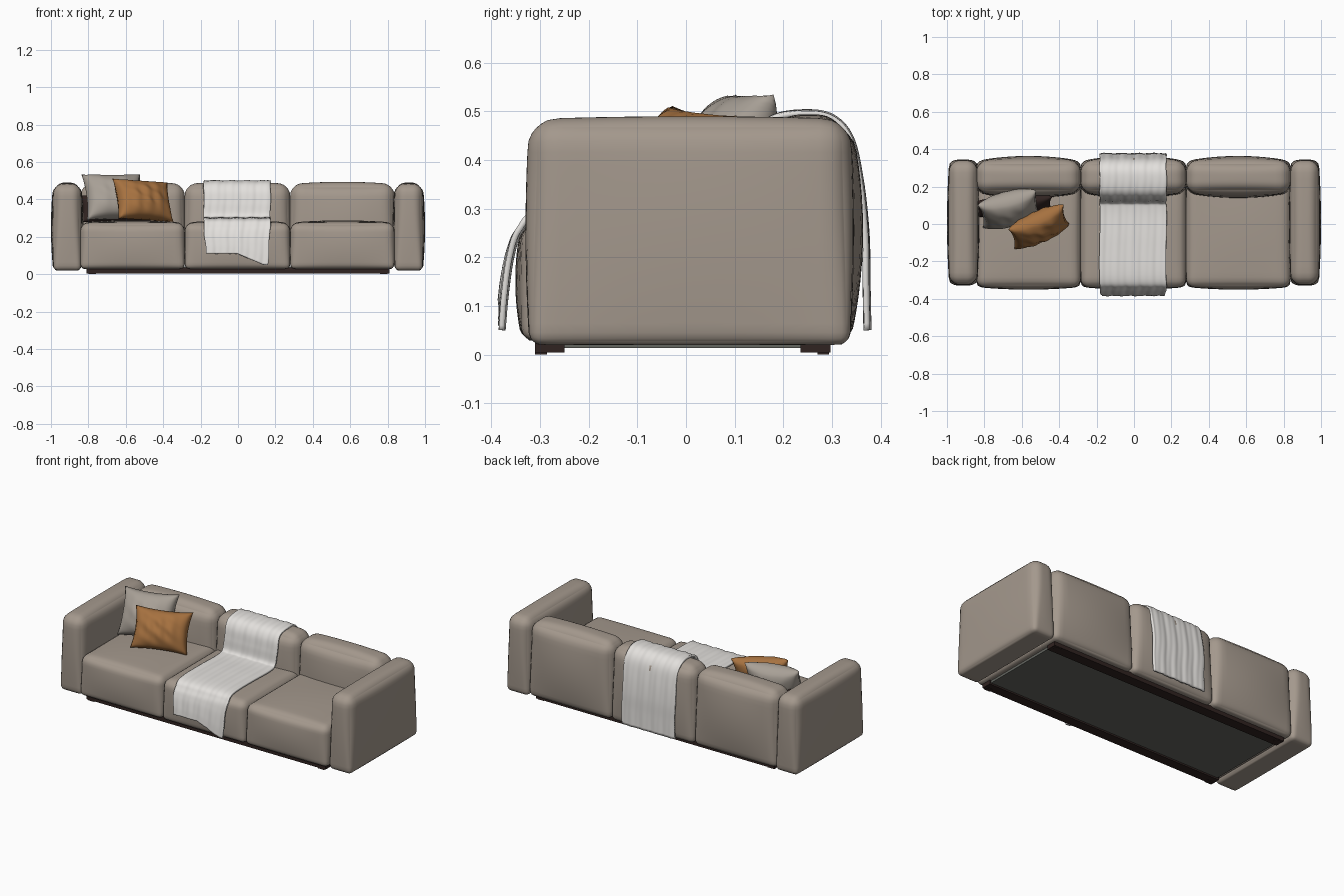
import bpy, bmesh, math
from mathutils import Matrix, Vector

old = bpy.data.objects.get("Cube")
if old:
    bpy.data.objects.remove(old, do_unlink=True)


def material(name, rgb):
    m = bpy.data.materials.new(name)
    m.use_nodes = True
    m.diffuse_color = (*rgb, 1)
    bsdf = m.node_tree.nodes["Principled BSDF"]
    bsdf.inputs["Base Color"].default_value = (*rgb, 1)
    bsdf.inputs["Roughness"].default_value = 0.8
    return m


TAUPE = material("taupe_fabric", (0.37, 0.315, 0.265))
GREY = material("grey_pillow_fabric", (0.39, 0.35, 0.305))
TAN = material("tan_leather", (0.38, 0.165, 0.05))
WHITE = material("off_white_knit", (0.76, 0.74, 0.715))
BROWN = material("dark_brown_wood", (0.03, 0.017, 0.015))
CHARCOAL = material("charcoal_lining", (0.13, 0.135, 0.12))


def finish(bm, name, mat, smooth=True):
    mesh = bpy.data.meshes.new(name)
    bm.to_mesh(mesh)
    bm.free()
    mesh.materials.append(mat)
    for p in mesh.polygons:
        p.use_smooth = smooth
    ob = bpy.data.objects.new(name, mesh)
    bpy.context.collection.objects.link(ob)
    return ob


def cushion(name, lo, hi, r_low, r_top, bulge, cuts=19):
    """Rounded box with softly swollen faces."""
    lo, hi = Vector(lo), Vector(hi)
    mid, half = (lo + hi) / 2, (hi - lo) / 2
    bm = bmesh.new()
    bmesh.ops.create_cube(bm, size=2)
    bmesh.ops.subdivide_edges(bm, edges=bm.edges[:], cuts=cuts, use_grid_fill=True)
    for v in bm.verts:
        # crowd the grid toward the edges, then round them
        n = Vector([math.sin(c * math.pi / 2) for c in v.co])
        p = Vector([a * b for a, b in zip(n, half)])
        k = (n.z + 1) / 2
        r = r_low + (r_top - r_low) * k * k * (3 - 2 * k)
        q = Vector([max(r - h, min(h - r, c)) for c, h in zip(p, half)])
        p = q + (p - q).normalized() * r
        for i in range(3):
            a, b = n[(i + 1) % 3], n[(i + 2) % 3]
            p[i] += n[i] * bulge[i] * (1 - a * a) * (1 - b * b)
        # keep the underside flat
        p.z = max(p.z, -half.z)
        v.co = p + mid
    return finish(bm, name, TAUPE)


def box(name, lo, hi, mat):
    lo, hi = Vector(lo), Vector(hi)
    bm = bmesh.new()
    bmesh.ops.create_cube(bm, size=1)
    bmesh.ops.scale(bm, vec=hi - lo, verts=bm.verts)
    bmesh.ops.translate(bm, vec=(lo + hi) / 2, verts=bm.verts)
    return finish(bm, name, mat, False)


def pillow(name, centre, width, height, depth, lean, yaw, roll, mat, crease=0.0):
    """Two swollen sheets joined at a seam, with pulled-out corners."""
    bm = bmesh.new()
    for side in (-1, 1):
        made = bmesh.ops.create_grid(bm, x_segments=28, y_segments=28, size=1)
        for v in made["verts"]:
            u, w = v.co.x, v.co.y
            puff = max(0, (1 - u * u) * (1 - w * w))
            fold = crease * math.sin(11 * u + 5 * w) * math.sin(4 * w - 3 * u) * puff
            v.co = (u * width / 2 * (1 - 0.09 * (1 - w * w)),
                    w * height / 2 * (1 - 0.09 * (1 - u * u)),
                    side * (depth / 2 * puff ** 0.45 + fold))
    bmesh.ops.remove_doubles(bm, verts=bm.verts, dist=1e-5)
    bmesh.ops.recalc_face_normals(bm, faces=bm.faces)
    turn = (Matrix.Rotation(math.radians(yaw), 4, 'Z')
            @ Matrix.Rotation(math.radians(90 - lean), 4, 'X')
            @ Matrix.Rotation(math.radians(roll), 4, 'Z'))
    bm.transform(Matrix.Translation(centre) @ turn)
    return finish(bm, name, mat)


# Arms
for name, s in (("left_arm", 1), ("right_arm", -1)):
    xs = sorted((s * 0.838, s * 0.988))
    cushion(name, (xs[0], -0.322, 0.02), (xs[1], 0.337, 0.484),
            0.026, 0.056, (0.012, 0.008, 0.006))

# Three seat modules, each a seat and a tall back
for name, x0, x1 in (("right", -0.842, -0.286), ("middle", -0.284, 0.278),
                     ("left", 0.28, 0.836)):
    cushion(name + "_seat", (x0, -0.337, 0.028), (x1, 0.22, 0.276),
            0.026, 0.045, (0.003, 0.014, 0.012))
    cushion(name + "_back", (x0, 0.165, 0.028), (x1, 0.338, 0.482),
            0.03, 0.062, (0.003, 0.026, 0.012))

# Base: lining panel and two rails
box("base_panel", (-0.8, -0.26, 0.014), (0.8, 0.26, 0.04), CHARCOAL)
for name, y0, y1 in (("front_rail", -0.31, -0.25), ("back_rail", 0.235, 0.297)):
    box(name, (-0.81, y0, 0.004), (0.81, y1, 0.035), BROWN)
for x in (-0.78, 0.78):
    for y in (-0.298, 0.282):
        box("foot", (x - 0.02, y - 0.012, 0), (x + 0.02, y + 0.012, 0.01), BROWN)

# Loose pillows
pillow("grey_pillow", (-0.665, 0.08, 0.412), 0.325, 0.275, 0.17, 27, 14, 0, GREY, 0.004)
pillow("tan_pillow", (-0.508, -0.015, 0.395), 0.325, 0.24, 0.15, 27, 26, -4, TAN, 0.008)
pillow("dark_pillow", (-0.64, 0.095, 0.35), 0.42, 0.165, 0.1, 28, 4, 0, BROWN)


# Throw blanket draped over the middle module
PATH = [(-0.376, 0.05), (-0.37, 0.12), (-0.358, 0.2), (-0.338, 0.256), (-0.29, 0.289),
        (-0.1, 0.295), (0.07, 0.295), (0.12, 0.31), (0.134, 0.38), (0.148, 0.445),
        (0.18, 0.482), (0.24, 0.493), (0.296, 0.485), (0.334, 0.444), (0.354, 0.36),
        (0.366, 0.25), (0.368, 0.15), (0.37, 0.05)]


def spline(points, steps=7):
    pts = [Vector(p) for p in points]
    pts = [2 * pts[0] - pts[1]] + pts + [2 * pts[-1] - pts[-2]]
    out = []
    for a, b, c, d in zip(pts, pts[1:], pts[2:], pts[3:]):
        for i in range(steps):
            t = i / steps
            out.append(b + (c - a) * t / 2 + (2 * a - 5 * b + 4 * c - d) * t * t / 2
                       + (3 * b - a - 3 * c + d) * t ** 3 / 2)
    return out + [pts[-2]]


line = spline(PATH)
bm = bmesh.new()
rows = []
COLS = 48
for j, p in enumerate(line):
    tangent = line[min(j + 1, len(line) - 1)] - line[max(j - 1, 0)]
    normal = Vector((-tangent.y, tangent.x)).normalized()
    drop = max(0, (0.25 - p.y) / 0.2) if p.x < 0 else 0
    row = []
    for i in range(COLS + 1):
        u = 2 * i / COLS - 1
        x = -0.005 + 0.178 * u * (1 - 0.07 * drop) + 0.002 * math.sin(j * 0.35)
        # lengthwise folds
        fold = 0.003 + 0.0015 * math.sin(13 * u + 0.05 * j) + 0.001 * math.sin(29 * u - 0.09 * j)
        q = p + normal * fold
        # slanted front hem
        hem = 0.06 if u < 0 else 0.06 * (1 - min(1, u / 0.85))
        row.append(bm.verts.new((x, q.x, q.y + hem * drop)))
    rows.append(row)
for a, b in zip(rows, rows[1:]):
    for i in range(COLS):
        bm.faces.new((a[i], a[i + 1], b[i + 1], b[i]))
throw = finish(bm, "throw_blanket", WHITE)
thick = throw.modifiers.new("thickness", 'SOLIDIFY')
thick.thickness = 0.012
thick.offset = 0
